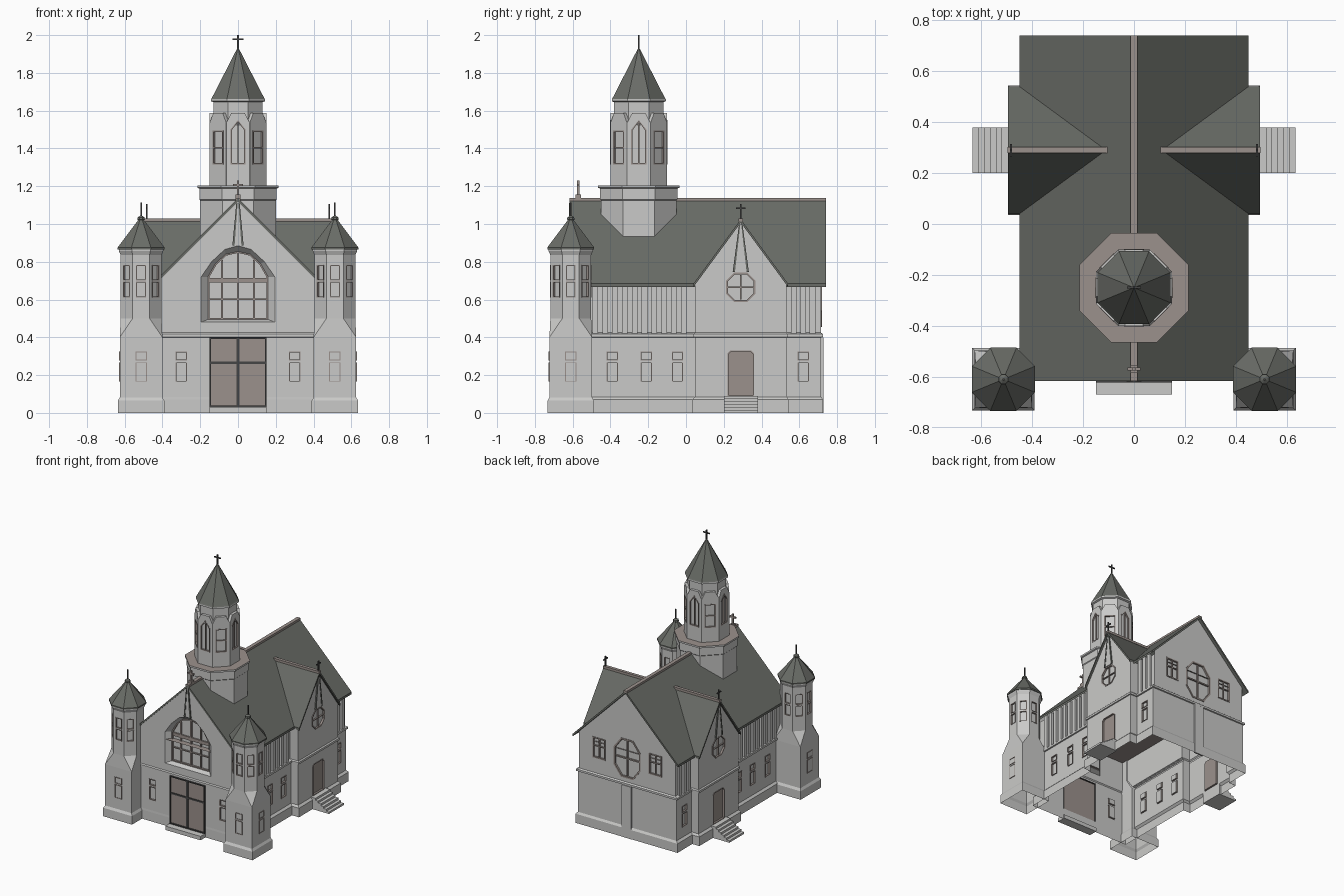
import bpy, bmesh
from math import sin, cos, pi, radians
from mathutils import Vector
from mathutils.geometry import tessellate_polygon

if "Cube" in bpy.data.objects:
    bpy.data.objects.remove(bpy.data.objects["Cube"])

MATS = []
for name, c in (("wall_grey", (.59, .59, .58)), ("roof_slate", (.142, .15, .135)),
                ("trim_brown", (.33, .285, .265)), ("iron_dark", (.06, .06, .06))):
    MATS.append(bpy.data.materials.new(name))
    MATS[-1].diffuse_color = (*c, 1)
WALL, ROOF, TRIM, IRON = range(4)

def place(pts, at, w):      # wall coordinates (sideways, up) to world, w = outwards
    x, y, a = at
    return [(x - sin(a) * u + cos(a) * w, y + cos(a) * u + sin(a) * w, z) for u, z in pts]

class Part:
    """Collects the faces of one named part."""
    def __init__(self, name):
        self.name, self.v, self.f, self.m = name, [], [], []

    def face(self, pts, mat):
        self.f.append(range(len(self.v), len(self.v) + len(pts)))
        self.v += pts
        self.m.append(mat)

    def loft(self, rings, mat, top=None, skip=()):
        for a, b in zip(rings, rings[1:]):
            for i in range(len(a)):
                if i not in skip:
                    j = (i + 1) % len(a)
                    self.face([a[i], a[j], b[j], b[i]], mat)
        if top is not None:
            self.face(rings[-1], top)

    def box(self, x0, x1, y0, y1, z0, z1, mat):
        x0, x1 = sorted((x0, x1))
        r = [[(x0, y0, z), (x1, y0, z), (x1, y1, z), (x0, y1, z)] for z in (z0, z1)]
        self.loft(r, mat, mat)
        self.face(r[0][::-1], mat)

    def plate(self, pts, at, w0, w1, mat):
        self.loft([place(pts, at, w0), place(pts, at, w1)], mat, mat)

    def panel(self, outer, at, holes=()):      # flat wall with openings
        flat = sum([outer, *holes], [])
        for t in tessellate_polygon([[Vector((u, z, 0)) for u, z in q] for q in (outer, *holes)]):
            (a, b), (c, d), (e, f) = q = [flat[i] for i in t]
            flip = (c - a) * (f - b) - (e - a) * (d - b) < 0
            self.face(place(q[::-1] if flip else q, at, 0), WALL)

    def window(self, pts, at, t=.006, bars=(), pane=WALL, frame=TRIM, d=.004, r=-.01):
        us, zs = [p[0] for p in pts], [p[1] for p in pts]
        cu, cz = (min(us) + max(us)) / 2, (min(zs) + max(zs)) / 2
        ku, kz = 1 - 2 * t / (max(us) - min(us)), 1 - 2 * t / (max(zs) - min(zs))
        inner = [(cu + (u - cu) * ku, cz + (z - cz) * kz) for u, z in pts]
        self.loft([place(pts, at, 0), place(pts, at, d), place(inner, at, d), place(inner, at, r)],
                  frame, pane)
        for b in bars:
            self.plate(rect(*b), at, r, max(r + .006, d - .003), frame)

    def done(self):
        me = bpy.data.meshes.new(self.name)
        me.from_pydata(self.v, [], [list(f) for f in self.f])
        for m in MATS:
            me.materials.append(m)
        me.polygons.foreach_set("material_index", self.m)
        bm = bmesh.new()
        bm.from_mesh(me)
        bmesh.ops.remove_doubles(bm, verts=bm.verts, dist=1e-5)
        bm.to_mesh(me)
        bm.free()
        bpy.context.collection.objects.link(bpy.data.objects.new(self.name, me))

def rect(u0, u1, z0, z1):
    return [(u0, z0), (u1, z0), (u1, z1), (u0, z1)]

def octo(x, y, h, z, k=.4142):      # k = 1 gives a square, .4142 a regular octagon
    c = h * k
    return [(x + a, y + b, z) for a, b in ((h, -c), (h, c), (c, h), (-c, h),
                                           (-h, c), (-h, -c), (-c, -h), (c, -h))]

def oct_outline(z, ru, rz):
    return [(ru * a, z + rz * b) for a, b in ((-.45, -1), (.45, -1), (1, -.45), (1, .45),
                                              (.45, 1), (-.45, 1), (-1, .45), (-1, -.45))]

def pair(u):      # small two-part window
    return [rect(u - .03, u + .03, .165, .268), rect(u - .03, u + .03, .277, .325)]

def plan(n, y0, y1, w, h, z):      # floor outline of nave with both wings
    r = [(n, y0), (n, .29 - h), (w, .29 - h), (w, .29 + h), (n, .29 + h), (n, y1)]
    return [(x, y, z) for x, y in r] + [(-x, y, z) for x, y in r[::-1]]

def cross(p, x, y, z0, z1, ax, ay, t=.004, mat=IRON):
    p.box(x - t, x + t, y - t, y + t, z0, z1, mat)
    zc = z0 + (z1 - z0) * .7
    p.box(x - ax, x + ax, y - ay, y + ay, zc - t, zc + t, mat)

FRONT, BACK = (0, -.61, -pi / 2), (0, .715, pi / 2)
SIDES = ((-1, "left", pi), (1, "right", 0))

# wall shell, open below, with an inner ceiling
p, w = Part("church_walls"), Part("lower_windows")
p.loft([plan(.435, -.611, .725, .495, .255, 0), plan(.435, -.611, .725, .495, .255, .07),
        plan(.42, -.61, .715, .48, .243, .085)], WALL)
low = [plan(.42, -.61, .715, .48, .243, z) for z in (.085, .4)]
p.loft(low, WALL, skip=(0, 2, 4, 6, 8, 10, 11))
p.loft([low[1], plan(.43, -.616, .725, .488, .25, .402), plan(.43, -.616, .725, .488, .25, .417),
        plan(.41, -.61, .715, .48, .243, .425)], WALL)
p.loft([plan(.41, -.61, .715, .48, .243, z) for z in (.425, .68)], WALL, skip=(2, 5, 8, 11))
p.face(plan(.41, -.61, .715, .48, .243, .665), TRIM)
p.panel([(-.42, .085), (-.15, .085), (-.15, .399), (.15, .399), (.15, .085), (.42, .085),
         (.42, .4), (-.42, .4)], FRONT, pair(-.3) + pair(.3))
for h in pair(-.3) + pair(.3):
    w.window(h, FRONT, .005)
door = [(-.07, .09), (.07, .09), (.07, .315), (.055, .33), (-.055, .33), (-.07, .315)]
rose = oct_outline(.665, .077, .077)
for s, tag, a in SIDES:
    at, wing = (s * .42, 0, a), (s * .48, .29, a)
    for y0, y1, ys in ((-.61, .047, (-.39, -.21, -.045)), (.533, .715, (.62,))):
        holes = sum([pair(s * y) for y in ys], [])
        p.panel(rect(*sorted((s * y0, s * y1)), .085, .4), at, holes)
        for h in holes:
            w.window(h, at, .005)
    p.panel(rect(-.243, .243, .085, .4), wing, [door])
    p.panel([(-.243, .425), (.243, .425), (.243, .68), (0, 1.015), (-.243, .68)], wing, [rose])
w.done()

# rear gable and windows
gable = [(-.41, .425), (.41, .425), (.41, .715), (0, 1.125), (-.41, .715)]
holes = [oct_outline(.605, .115, .15), rect(-.295, -.185, .54, .7), rect(.185, .295, .54, .7)]
p.panel(gable, BACK, holes)
p.plate(rect(-.04, .04, 0, .4), BACK, 0, .012, WALL)
w = Part("rear_windows")
w.window(holes[0], BACK, .012, [(-.005, .005, .47, .74), (-.1, .1, .6, .61)])
for u in (-.24, .24):
    w.window(rect(u - .055, u + .055, .54, .7), BACK, .009,
             [(u - .004, u + .004, .545, .695), (u - .05, u + .05, .63, .637)])
w.done()

# front gable with splayed arched window
def full(h):
    return h[1:] + [(-u, z) for u, z in h[-2:0:-1]]
arch = full([(0, .48), (.195, .48), (.195, .72), (.14, .8), (.07, .865), (0, .885)])
inner = full([(0, .495), (.16, .495), (.16, .72), (.12, .79), (.065, .84), (0, .855)])
p.panel(gable, FRONT, [arch])
p.loft([place(arch, FRONT, 0), place(inner, FRONT, -.035)], WALL)
p.done()
p = Part("arched_front_window")
p.window(inner, (0, -.575, -pi / 2), .008, [(-.155, .155, .69, .715), (-.155, .155, .597, .605),
         (-.09, -.08, .5, .81), (-.006, .006, .5, .85), (.08, .09, .5, .81)])
p.done()

# converging strips in the gables
p = Part("gable_strips")
for at, z0, z1, u in ((FRONT, .885, 1.11, .03), (SIDES and (-.48, .29, pi), .745, 1.0, .043),
                      ((.48, .29, 0), .745, 1.0, .043)):
    p.plate([(-u, z0), (u, z0), (.008, z1), (-.008, z1)], at, 0, .006, WALL)
    for s in (-1, 1):
        q = [(s * (u - .012), z0), (s * u, z0), (s * .009, z1), (s * .002, z1)]
        p.plate(q[::s], at, 0, .009, ROOF)
p.done()

# nave roof, ridge caps and wing roofs
p = Part("nave_roof")
prof = [(-.45, .667), (0, 1.117), (.45, .667), (.45, .685), (0, 1.135), (-.45, .685)]
p.loft([[(x, y, z) for x, z in prof] for y in (-.616, .74)], ROOF)
for y in (-.616, .74):
    for q in ((0, 1, 4, 5), (1, 2, 3, 4)):
        p.face([(prof[i][0], y, prof[i][1]) for i in q], ROOF)
p.box(-.014, .014, -.616, .74, 1.122, 1.138, TRIM)
p.done()
prof = [(.04, .667), (.29, 1.007), (.54, .667), (.54, .685), (.29, 1.025), (.04, .685)]
for s, tag, a in SIDES:
    p = Part(tag + "_wing_roof")
    p.loft([[(s * (1.135 - z), y, z) for y, z in prof], [(s * .495, y, z) for y, z in prof]], ROOF)
    for q in ((0, 1, 4, 5), (1, 2, 3, 4)):
        p.face([(s * .495, *prof[i]) for i in q], ROOF)
    p.box(s * .105, s * .496, .278, .302, 1.012, 1.03, TRIM)
    cross(p, s * .483, .29, 1.03, 1.105, .004, .025)
    p.done()
    # wing window, door and stairs
    at = (s * .48, .29, a)
    p = Part(tag + "_wing_window_and_door")
    p.window(rose, at, .009, [(-.003, .003, .6, .73), (-.07, .07, .662, .668)])
    p.window(door, at, .005, pane=TRIM)
    p.done()
    p = Part(tag + "_stairs")
    for i in range(6):
        p.box(s * .48, s * (.635 - .023 * i), .2, .38, .015 * i, .015 * (i + 1), WALL)
    p.done()
    # upright boards under the eaves
    p = Part(tag + "_wall_battens")
    for y in [-.48 + .052 * i for i in range(10)] + [.57, .62, .67]:
        p.plate(rect(s * y - .015, s * y + .015, .42, .69), (s * .41, 0, a), 0, .016, WALL)
    p.done()
    # corner tower
    x, y = s * .513, -.61
    p = Part(tag + "_tower")
    p.loft([octo(x, y, h, z, k) for h, z, k in ((.123, 0, 1), (.123, .065, 1), (.113, .082, 1),
            (.113, .4, 1), (.108, .5, .4142))], WALL)
    p.loft([octo(x, y, h, z) for h, z in ((.108, .835), (.118, .858), (.118, .868))], WALL)
    w = Part(tag + "_tower_windows")
    holes = [rect(-.026, .026, .61, .695), rect(-.026, .026, .702, .782)]
    for k in range(8):
        b, hs = radians(45 * k), [] if k in ((3, 4) if s > 0 else (0, 1)) else holes
        at = (x + .108 * cos(b), y + .108 * sin(b), b)
        p.panel(rect(-.0447, .0447, .5, .835), at, hs)
        for h in hs:
            w.window(h, at, .005, d=.002)
    for h in pair(0):
        w.window(h, (x, y - .113, -pi / 2), .005, r=.001)
        w.window(h, (x + s * .113, y, a), .005, r=.001)
    p.done()
    w.done()
    p = Part(tag + "_tower_roof")
    p.loft([octo(x, y, h, z) for h, z in ((.118, .866), (.124, .866), (.124, .876), (.016, 1.02),
            (.02, 1.024), (.018, 1.035), (.004, 1.045))], ROOF)
    p.box(x - .004, x + .004, y - .004, y + .004, 1.03, 1.115, IRON)
    p.done()

# main door and step
p = Part("main_door")
p.window(rect(-.15, .15, .03, .4), FRONT, .008, [(-.008, .008, .035, .395),
         (-.145, .145, .26, .272)], pane=TRIM, frame=IRON, d=.012, r=.003)
p.box(-.15, .15, -.67, -.6, 0, .03, WALL)
p.done()

# central steeple
Y = -.25
p, w = Part("steeple_tower"), Part("steeple_windows")
p.loft([octo(0, Y, h, z) for h, z in ((.2, .92), (.2, 1.125), (.205, 1.13), (.205, 1.188),
        (.215, 1.192), (.215, 1.205))], WALL, TRIM)
for k in range(8):
    a = radians(45 * k)
    at = (.15 * cos(a), Y + .15 * sin(a), a)
    out = [(-.062, 1.205), (.062, 1.205), (.062, 1.535), (.035, 1.588), (-.035, 1.588), (-.062, 1.535)]
    hole = rect(-.04, .04, 1.315, 1.495)
    bars = [(-.035, .035, 1.4, 1.407)]
    if k % 2 == 0:
        hole = [(-.04, 1.315), (.04, 1.315), (.04, 1.5), (0, 1.55), (-.04, 1.5)]
        bars = [(-.003, .003, 1.32, 1.54)]
    p.panel(out, at, [hole])
    p.loft([place(out, at, -.025), place(out, at, 0)], WALL)
    w.window(hole, at, .007, bars, d=.002)
p.loft([octo(0, Y, h, z) for h, z in ((.149, 1.525), (.13, 1.545), (.13, 1.645), (.143, 1.65),
        (.143, 1.662))], WALL)
p.done()
w.done()
p = Part("steeple_roof")
p.loft([octo(0, Y, h, z) for h, z in ((.13, 1.655), (.143, 1.66), (.138, 1.668), (.004, 1.93))], ROOF)
cross(p, 0, Y, 1.925, 2.0, .028, .004)
p.done()

# gable cross
p = Part("gable_cross")
p.box(-.014, .014, -.585, -.555, 1.135, 1.155, TRIM)
cross(p, 0, -.57, 1.15, 1.23, .026, .006, .006, TRIM)
p.done()

for m in bpy.data.materials:
    if m.users and not m.is_grease_pencil:
        m.use_nodes = True
        m.node_tree.nodes["Principled BSDF"].inputs["Base Color"].default_value = m.diffuse_color
